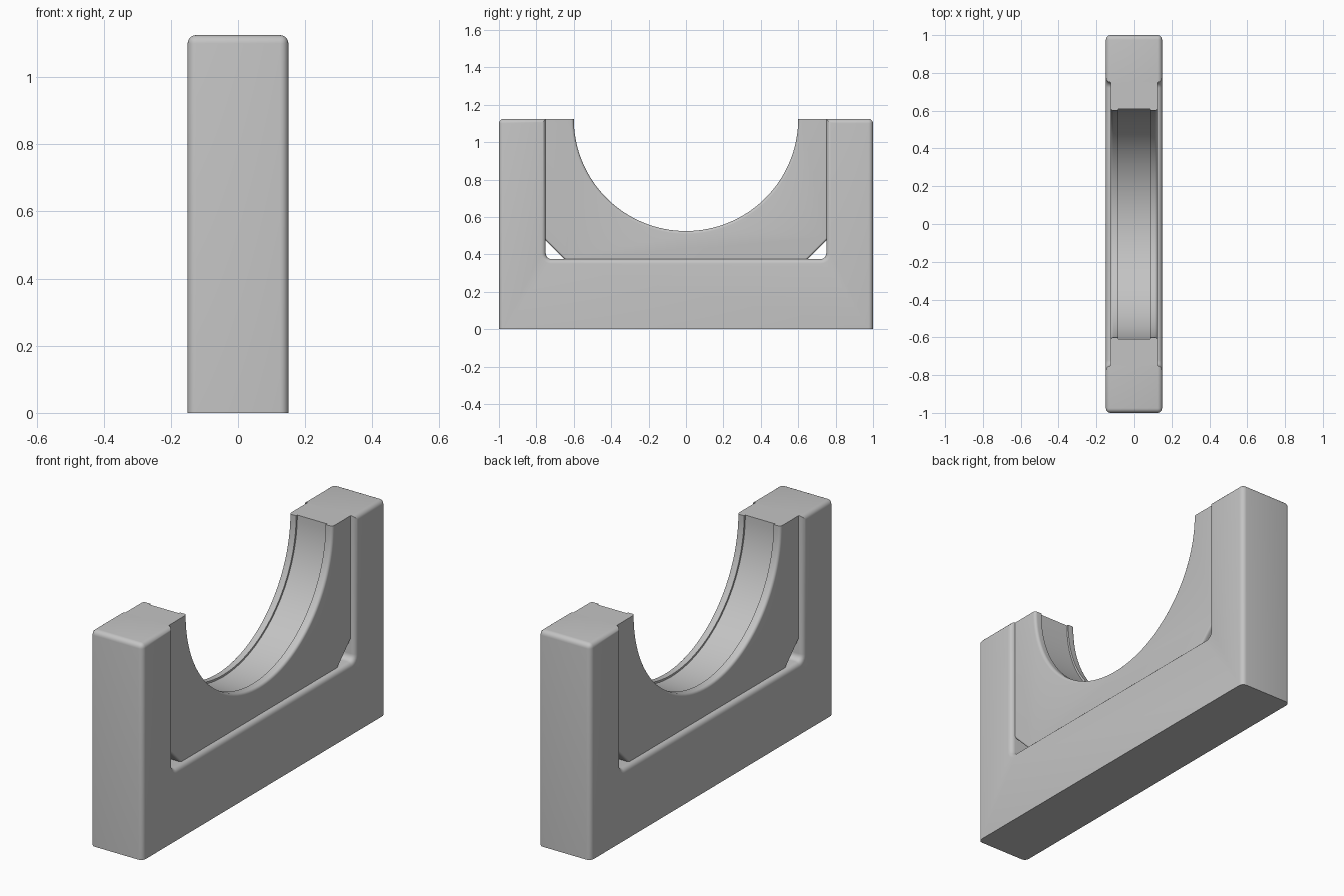
import bpy, bmesh
from math import sin, cos, pi, radians

cube = bpy.data.objects.get("Cube")
if cube:
    bpy.data.objects.remove(cube)

TOP, HALF_X, INNER_Y, SILL = 1.125, 0.15, 0.75, 0.375
ROUND = 0.025

grey = bpy.data.materials.new("plain grey")
grey.use_nodes = True
colour = (0.55, 0.55, 0.55, 1)
grey.diffuse_color = colour
grey.node_tree.nodes["Principled BSDF"].inputs["Base Color"].default_value = colour


def arc(cy, cz, r, start, end, steps):
    """Points on a circle in the yz plane, angles in units of pi."""
    angles = [pi * (start + (end - start) * i / steps) for i in range(steps + 1)]
    return [(cy + r * cos(a), cz + r * sin(a)) for a in angles]


def loft(bm, sections):
    """Skin a list of (x, outline) sections and cap both ends."""
    rings = [[bm.verts.new((x, y, z)) for y, z in outline] for x, outline in sections]
    for a, b in zip(rings, rings[1:]):
        for i in range(len(a)):
            j = (i + 1) % len(a)
            bm.faces.new((a[i], a[j], b[j], b[i]))
    bm.faces.new(rings[0])
    bm.faces.new(rings[-1])
    bmesh.ops.recalc_face_normals(bm, faces=bm.faces)


def finish(bm, name):
    mesh = bpy.data.meshes.new(name)
    bm.to_mesh(mesh)
    bm.free()
    mesh.materials.append(grey)
    obj = bpy.data.objects.new(name, mesh)
    bpy.context.collection.objects.link(obj)
    bpy.ops.object.select_all(action="DESELECT")
    obj.select_set(True)
    bpy.context.view_layer.objects.active = obj
    bpy.ops.object.shade_smooth_by_angle(angle=radians(35))


# U-shaped outer frame with filleted inside corners
fillet = 0.03
fy, fz = INNER_Y - fillet, SILL + fillet
outline = [(-1, 0), (1, 0), (1, TOP), (INNER_Y, TOP)]
outline += arc(fy, fz, fillet, 0, -0.5, 6)
outline += arc(-fy, fz, fillet, 1.5, 1, 6)
outline += [(-INNER_Y, TOP), (-1, TOP)]
bm = bmesh.new()
loft(bm, [(-HALF_X, outline), (HALF_X, outline)])


def is_rounded(edge):
    a, b = (v.co for v in edge.verts)
    if max(a.z, b.z) < 0.01:
        return False                      # flat base stays crisp
    if abs(a.x - b.x) > 0.1:
        return abs(a.y) > 0.99 and a.z > 1  # outer top edges only
    return True


bmesh.ops.bevel(bm, geom=[e for e in bm.edges if is_rounded(e)], offset=ROUND,
                offset_type="OFFSET", segments=5, profile=0.5,
                affect="EDGES", clamp_overlap=True)
finish(bm, "frame")


# Cradle insert: half-round seat with a shallow groove and chamfered feet
def cradle_outline(radius, inset):
    cut = 0.1 + inset
    right = [(INNER_Y, TOP), (INNER_Y, SILL + cut), (INNER_Y - cut, SILL)]
    left = [(-y, z) for y, z in reversed(right)]
    return right + left + arc(0, TOP, radius, 1, 2, 64)


insert_x, lip, groove_x = 0.125, 0.015, 0.085
half = []
for i in range(6):
    a = pi / 2 * i / 5
    d = lip * (1 - sin(a))
    half.append((insert_x - lip * (1 - cos(a)), 0.6 + d, d))
half.reverse()
# half now runs from the seat out to the side face
half = [(groove_x, 0.61, 0), (groove_x, 0.6, 0)] + \
       [(insert_x - lip + lip * sin(pi / 2 * i / 5),
         0.6 + lip * (1 - cos(pi / 2 * i / 5)),
         lip * (1 - cos(pi / 2 * i / 5))) for i in range(6)]
stations = [(-x, r, d) for x, r, d in reversed(half)] + half
bm = bmesh.new()
loft(bm, [(x, cradle_outline(r, d)) for x, r, d in stations])
finish(bm, "cradle_insert")
